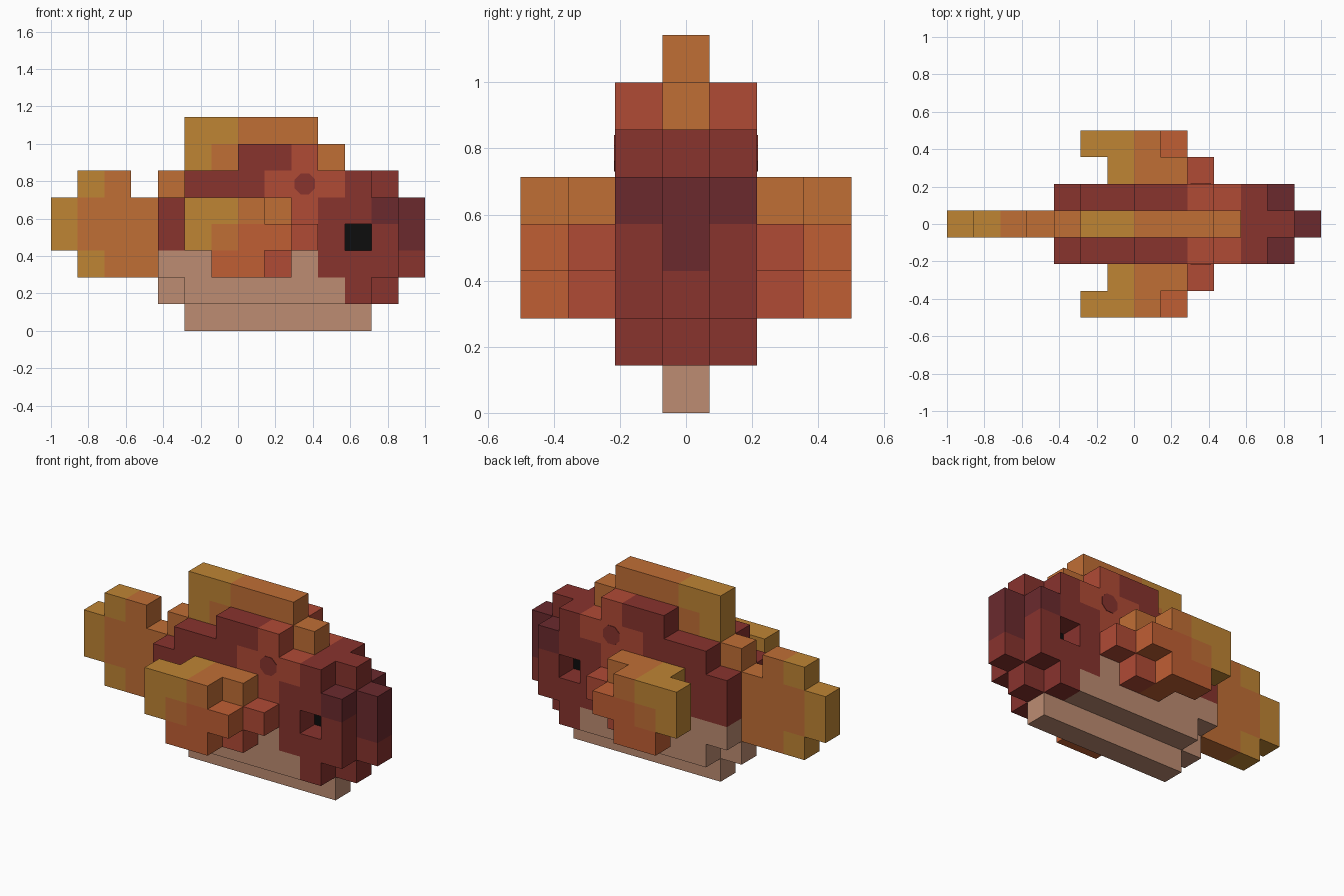
import bpy, bmesh, math

cube = bpy.data.objects.get("Cube")
if cube:
    bpy.data.objects.remove(cube, do_unlink=True)

U = 1 / 7  # edge length of one block

# Colours, keyed by the letter used in the block maps
PALETTE = {
    "Y": ("mustard_yellow", (0.52, 0.233, 0.034)),
    "O": ("orange", (0.527, 0.156, 0.036)),
    "T": ("burnt_orange", (0.527, 0.114, 0.034)),
    "R": ("brick_red", (0.434, 0.069, 0.036)),
    "M": ("maroon", (0.246, 0.033, 0.027)),
    "D": ("dark_maroon", (0.147, 0.023, 0.027)),
    "P": ("pale_belly", (0.509, 0.262, 0.168)),
    "K": ("black", (0.004, 0.004, 0.004)),
}
MATS = {}
for key, (name, rgb) in PALETTE.items():
    mat = bpy.data.materials.new(name)
    mat.use_nodes = True
    mat.diffuse_color = (*rgb, 1)
    bsdf = mat.node_tree.nodes["Principled BSDF"]
    bsdf.inputs["Base Color"].default_value = (*rgb, 1)
    bsdf.inputs["Roughness"].default_value = 0.9
    MATS[key] = mat


def blocks(layers, first_col, top_row, rows):
    """Turn a side-on block map into cells, repeated on each y layer."""
    return {(first_col + c, y, top_row - r): key
            for y in layers for r, line in enumerate(rows)
            for c, key in enumerate(line) if key != "."}


def block_object(name, cells):
    """Build the outer skin of a set of coloured blocks."""
    bm = bmesh.new()
    keys = sorted(set(cells.values()))
    for cell, key in cells.items():
        for axis in range(3):
            u, v = (axis + 1) % 3, (axis + 2) % 3
            for side in (0, 1):
                near = list(cell)
                near[axis] += 2 * side - 1
                if tuple(near) in cells:
                    continue
                quad = []
                for du, dv in ((0, 0), (1, 0), (1, 1), (0, 1)):
                    p = list(cell)
                    p[axis] += side
                    p[u] += du
                    p[v] += dv
                    quad.append(bm.verts.new(
                        ((p[0] - 7) * U, (p[1] - 0.5) * U, p[2] * U)))
                face = bm.faces.new(quad if side else quad[::-1])
                face.material_index = keys.index(key)
    bmesh.ops.remove_doubles(bm, verts=bm.verts, dist=1e-4)
    mesh = bpy.data.meshes.new(name)
    bm.to_mesh(mesh)
    bm.free()
    for key in keys:
        mesh.materials.append(MATS[key])
    obj = bpy.data.objects.new(name, mesh)
    bpy.context.collection.objects.link(obj)
    return obj


# Body: a long central slab with a shorter slab on each side;
# the gap in the side slabs is the eye socket
body = blocks((0,), 4, 5, [
    ".MMMMMMMM.",
    "MMMMMMMMMD",
    "MMMMMMMKMD",
    "PPPPPPMMMM",
    "PPPPPPPMM.",
    ".PPPPPPP.."])
body.update(blocks((-1, 1), 4, 6, [
    "...MMR...",
    ".MMMRRRM.",
    "MMMMRRMMD",
    "MMMMRRM.M",
    "PPPPPPMMM",
    ".PPPPPPM."]))
block_object("body", body)

# Dorsal fin along the back
block_object("dorsal_fin", blocks((0,), 4, 7, [
    ".YYOOO.",
    ".YOOOOO",
    "O......"]))

# Tail fin
block_object("tail_fin", blocks((0,), 0, 5, [
    ".YO.",
    "YOOO",
    "YOOO",
    ".YOO"]))

# Side fins (root layer, then tip layer) and cheek spots, one per side
for label, s in (("front", -1), ("back", 1)):
    fin = blocks((2 * s,), 6, 4, ["YOO.", "YOTR", ".TR."])
    fin.update(blocks((3 * s,), 5, 4, ["YYO.", "YOTT", ".TT."]))
    block_object(label + "_side_fin", fin)

    bpy.ops.mesh.primitive_cylinder_add(
        vertices=8, radius=0.06, depth=0.006,
        location=(2.5 * U, s * 1.5 * U, 5.5 * U),
        rotation=(math.pi / 2, 0, 0))
    spot = bpy.context.object
    spot.name = label + "_cheek_spot"
    # turn the octagon so its flat edges face up and sideways
    for vert in spot.data.vertices:
        x, y = vert.co.x, vert.co.y
        a = math.pi / 8
        vert.co.x = x * math.cos(a) - y * math.sin(a)
        vert.co.y = x * math.sin(a) + y * math.cos(a)
    spot.data.materials.append(MATS["M"])
